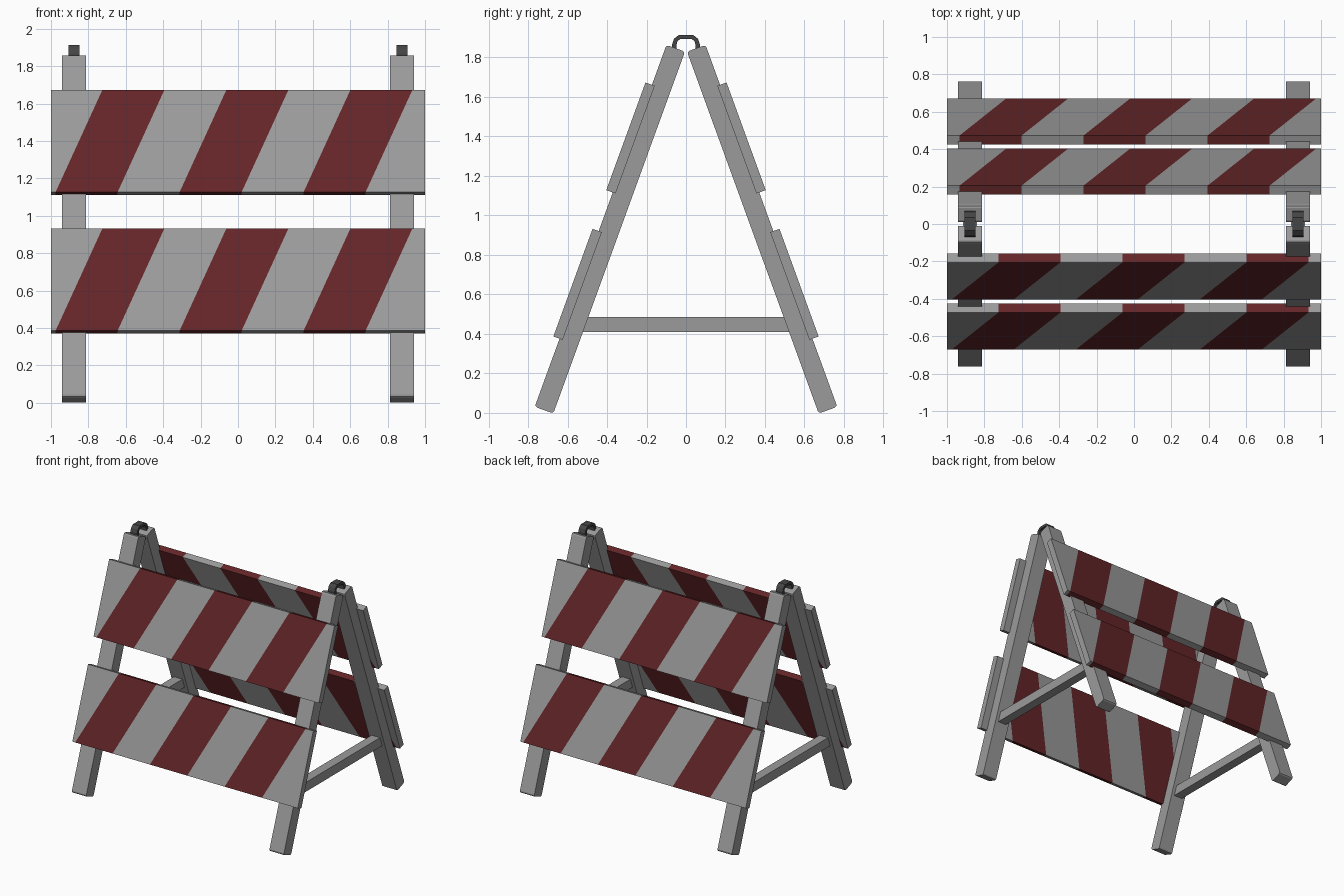
import bpy, bmesh, math
from mathutils import Matrix, Vector

cube = bpy.data.objects.get("Cube")
if cube:
    bpy.data.objects.remove(cube, do_unlink=True)


def make_material(name, rgb):
    mat = bpy.data.materials.new(name)
    mat.use_nodes = True
    mat.diffuse_color = (*rgb, 1)
    mat.node_tree.nodes["Principled BSDF"].inputs["Base Color"].default_value = (*rgb, 1)
    return mat


GREY = make_material("pale grey", (0.33, 0.33, 0.33))
RED = make_material("stripe red", (0.13, 0.019, 0.021))
DARK = make_material("dark metal", (0.06, 0.06, 0.06))

TILT = math.radians(20)
LEG_X = 0.877
LEAN = Matrix.Rotation(-TILT, 4, 'X')
UP = Vector((0, math.sin(TILT), math.cos(TILT)))


def finish(name, bm, matrix, *mats):
    bmesh.ops.recalc_face_normals(bm, faces=bm.faces)
    bm.transform(matrix)
    mesh = bpy.data.meshes.new(name)
    bm.to_mesh(mesh)
    bm.free()
    for mat in mats:
        mesh.materials.append(mat)
    obj = bpy.data.objects.new(name, mesh)
    bpy.context.collection.objects.link(obj)
    return obj


def box(size):
    bm = bmesh.new()
    bmesh.ops.create_cube(bm, size=1)
    bmesh.ops.scale(bm, vec=size, verts=bm.verts)
    return bm


def leg(name, x, turn):
    """Leaning post with eased ends, centre line starting at the foot."""
    length = 1.95
    bm = box((0.128, 0.1, length))
    ends = [e for e in bm.edges
            if abs(e.verts[0].co.x - e.verts[1].co.x) > 0.1]
    bmesh.ops.bevel(bm, geom=ends, offset=0.014, segments=2,
                    profile=0.5, affect='EDGES')
    centre = Vector((x, -0.719, 0.014)) + UP * length / 2
    finish(name, bm, turn @ Matrix.Translation(centre) @ LEAN, GREY)


def board(name, y, z, turn):
    """Plank sliced by slanted planes so the stripes run right through it."""
    slope, start, step = 0.43, -0.85, 0.3315
    bm = box((2, 0.05, 0.58))
    for k in range(6):
        bmesh.ops.bisect_plane(bm, geom=bm.verts[:] + bm.edges[:] + bm.faces[:],
                               plane_co=(start + k * step, 0, 0),
                               plane_no=(1, 0, -slope))
    for f in bm.faces:
        c = f.calc_center_median()
        band = math.floor((c.x - slope * c.z - start) / step)
        f.material_index = 1 if band % 2 == 0 and abs(f.normal.x) < 0.9 else 0
    finish(name, bm, turn @ Matrix.Translation((0, y, z)) @ LEAN, GREY, RED)


def hinge(name, x):
    """Bent metal strap bridging the tops of two legs."""
    outer = [(0.07, 1.835), (0.07, 1.868), (0.06, 1.895), (0.036, 1.914)]
    inner = [(0.048, 1.835), (0.048, 1.864), (0.043, 1.882), (0.03, 1.893)]
    loop = outer + [(-y, z) for y, z in reversed(outer)]
    back = inner + [(-y, z) for y, z in reversed(inner)]
    bm = bmesh.new()
    rows = [[bm.verts.new((s * 0.03, y, z)) for s, (y, z) in
             ((-1, o), (1, o), (1, i), (-1, i))] for o, i in zip(loop, back)]
    for a, b in zip(rows, rows[1:]):
        for j in range(4):
            n = (j + 1) % 4
            bm.faces.new((a[j], a[n], b[n], b[j]))
    bm.faces.new(rows[0])
    bm.faces.new(rows[-1])
    finish(name, bm, Matrix.Translation((x, 0, 0)), DARK)


# Two identical leaning frames, the back one turned half a circle
for side, angle in (("front", 0), ("back", math.pi)):
    turn = Matrix.Rotation(angle, 4, 'Z')
    board(side + "_upper_board", -0.281, 1.392, turn)
    board(side + "_lower_board", -0.549, 0.651, turn)
    for hand, sign in (("left", 1), ("right", -1)):
        x = sign * LEG_X * (1 if angle == 0 else -1)
        leg(f"{side}_{hand}_leg", x, turn)

# Cross braces and top hinges at each end
for hand, sign in (("left", 1), ("right", -1)):
    brace = box((0.075, 1.08, 0.075))
    finish(hand + "_brace", brace,
           Matrix.Translation((sign * LEG_X, 0, 0.448)), GREY)
    hinge(hand + "_hinge", sign * LEG_X)
